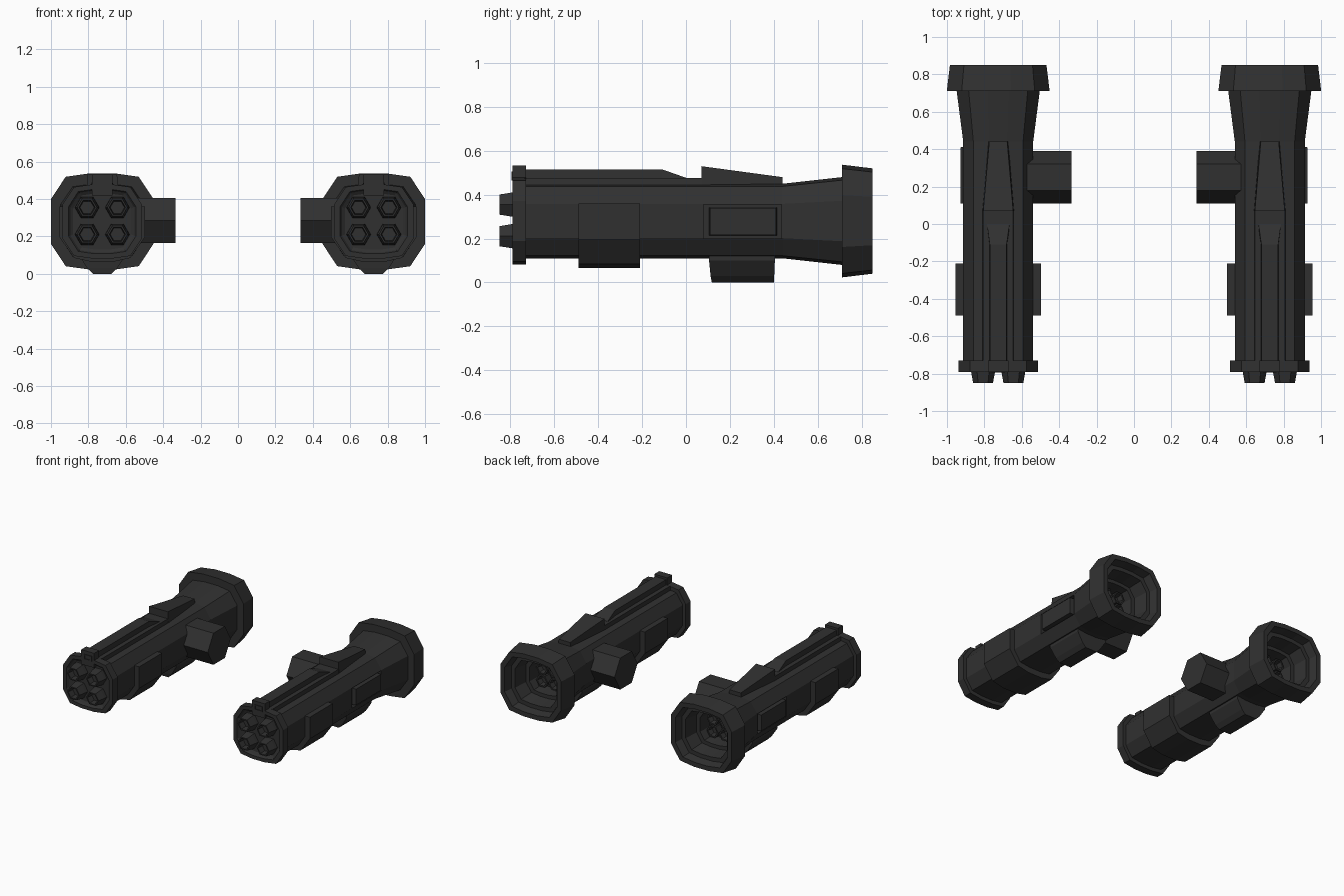
import bpy, bmesh
from math import cos, sin, pi

if "Cube" in bpy.data.objects:
    bpy.data.objects.remove(bpy.data.objects["Cube"])

CX, CZ = 0.726, 0.28          # axis of the right-hand launcher

mat = bpy.data.materials.new("dark_metal")
mat.diffuse_color = (0.03, 0.03, 0.03, 1)
mat.use_nodes = True
mat.node_tree.nodes["Principled BSDF"].inputs["Base Color"].default_value = mat.diffuse_color


def loft(name, rings, mirror=True):
    """Closed solid through a series of point loops, mirrored across x = 0."""
    bm = bmesh.new()
    loops = [[bm.verts.new(p) for p in r] for r in rings]
    n = len(loops[0])
    for a, b in zip(loops, loops[1:]):
        for i in range(n):
            j = (i + 1) % n
            bm.faces.new((a[i], a[j], b[j], b[i]))
    bm.faces.new(loops[0])
    bm.faces.new(loops[-1])
    bmesh.ops.recalc_face_normals(bm, faces=bm.faces)
    me = bpy.data.meshes.new(name)
    bm.to_mesh(me)
    bm.free()
    me.materials.append(mat)
    ob = bpy.data.objects.new(name, me)
    bpy.context.collection.objects.link(ob)
    if mirror:
        add_mirror(ob)
    return ob


def add_mirror(ob):
    ob.modifiers.new("mirror", 'MIRROR').use_axis[0] = True


def section(y, hw, hh, cz=CZ):
    """Twelve-sided crowned octagon across the launcher."""
    q = [(1, .46), (.71, .93), (.25, 1)]
    pts = q + [(-x, z) for x, z in q[::-1]] + [(-x, -z) for x, z in q] + [(x, -z) for x, z in q[::-1]]
    return [(CX + x * hw, y, cz + z * hh) for x, z in pts]


def rect(y, hb, ht, z0, z1):
    """Trapezoid section with bottom and top half widths."""
    return [(CX - hb, y, z0), (CX + hb, y, z0), (CX + ht, y, z1), (CX - ht, y, z1)]


def side_rect(x, y0, y1, z0, z1):
    return [(x, y0, z0), (x, y1, z0), (x, y1, z1), (x, y0, z1)]


def hexagon(y, r, cx, cz):
    return [(cx + r * cos(k * pi / 3), y, cz + r * sin(k * pi / 3)) for k in range(6)]


# Main shell: recessed muzzle, collar, tube, flared bell and hollow exhaust
shell = loft("launcher_shell", [section(*s) for s in [
    (-.765, .155, .15), (-.775, .17, .165), (-.79, .18, .172), (-.79, .212, .198),
    (-.73, .212, .198), (-.73, .187, .17), (.44, .187, .17), (.71, .222, .2),
    (.71, .275, .257), (.85, .258, .24), (.85, .222, .205), (.79, .205, .19),
    (.79, .175, .16), (.68, .16, .145), (.68, .13, .118), (.58, .12, .108)]], mirror=False)

# Recess in the outer side, cut before mirroring
cutter = loft("recess_cutter", [side_rect(CX + .155, .08, .435, .2, .355),
                                side_rect(CX + .25, .08, .435, .2, .355)], mirror=False)
cutter.hide_render = True
mod = shell.modifiers.new("recess", 'BOOLEAN')
mod.object, mod.operation, mod.solver = cutter, 'DIFFERENCE', 'EXACT'
bpy.context.view_layer.objects.active = shell
bpy.ops.object.modifier_apply(modifier="recess")
bpy.data.objects.remove(cutter)
add_mirror(shell)

# Raised panel inside the recess
loft("side_panel", [side_rect(CX + .15, .105, .415, .213, .343),
                    side_rect(CX + .202, .11, .41, .217, .34)])

# Front muzzles and rear exhaust tubes, each a hexagon with a sunken bore
for i, sx in enumerate((-1, 1)):
    for j, sz in enumerate((-1, 1)):
        x, z = CX + sx * .081, CZ + .003 + sz * .072
        loft(f"muzzle_{i}{j}", [hexagon(y, r, x, z) for y, r in
             [(-.75, .066), (-.79, .064), (-.85, .053), (-.85, .043), (-.80, .038)]])
        x, z = CX + sx * .052, CZ + sz * .048
        loft(f"exhaust_{i}{j}", [hexagon(y, r, x, z) for y, r in
             [(.57, .045), (.64, .05), (.64, .038), (.60, .03)]])

# Sight block over the collar, with a sunken window
def sight_face(y, hw, z0, z1):
    return rect(y, hw, hw, z0, z1)
loft("sight_block", [sight_face(*s) for s in [
    (-.73, .055, .42, .532), (-.79, .055, .42, .532)]])
loft("sight_window", [sight_face(*s) for s in [
    (-.785, .035, .465, .505), (-.795, .035, .465, .505),
    (-.795, .025, .472, .498), (-.788, .025, .472, .498)]])

# Top deck, ridge and rear wedge
loft("top_deck", [rect(-.735, .085, .08, .42, .476), rect(.075, .085, .08, .42, .476)])
loft("top_ridge", [rect(-.735, .047, .045, .44, .516), rect(-.11, .047, .045, .44, .516),
                   rect(0, .065, .06, .44, .477)])
loft("top_wedge", [rect(.07, .085, .08, .42, .53), rect(.44, .055, .048, .42, .48)])

# Saddle plate wrapping the sides and underside
half = [(.228, .36), (.228, .195), (.15, .085), (.06, .065)]
profile = half + [(-x, z) for x, z in half[::-1]]
loft("saddle_plate", [[(CX + x, y, z) for x, z in profile] for y in (-.49, -.21)])

# Hexagonal inner mount
loft("inner_mount", [[(x, .25 + .14 * cos(k * pi / 3), .285 + .14 * sin(k * pi / 3))
                      for k in range(6)] for x in (.335, .62)])

# Chamfered block under the tube
loft("under_block", [[(CX - h, y0, z), (CX + h, y0, z), (CX + h, y1, z), (CX - h, y1, z)]
     for z, h, y0, y1 in [(.13, .125, .105, .405), (.1, .125, .105, .405),
                          (.03, .08, .112, .402), (0, .05, .118, .4)]])
